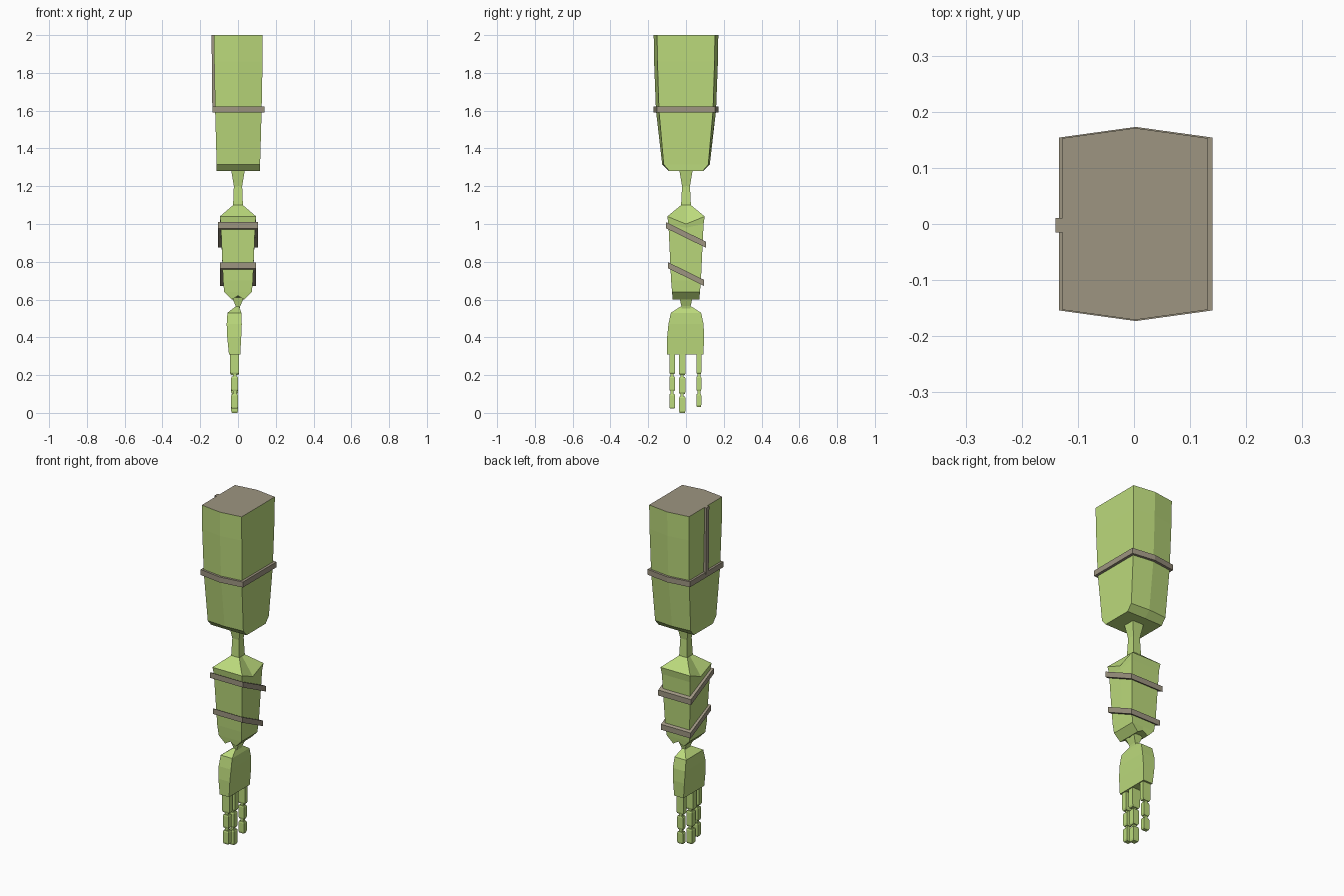
import bpy, bmesh

if "Cube" in bpy.data.objects:
    bpy.data.objects.remove(bpy.data.objects["Cube"])


def material(name, rgb):
    m = bpy.data.materials.new(name)
    m.diffuse_color = (*rgb, 1)
    m.use_nodes = True
    m.node_tree.nodes["Principled BSDF"].inputs["Base Color"].default_value = m.diffuse_color
    return m


LIME = material("lime", (0.50, 0.70, 0.20))
TAUPE = material("taupe", (0.34, 0.30, 0.22))


def ring(z, hx, hy, rx=None, ry=None, cx=0, cy=0, dzx=0, dzy=0, slope=0):
    """Eight-point rectangle; side midpoints can bulge (rx, ry) or shift in z (dzx, dzy)."""
    rx, ry = rx or hx, ry or hy
    pts = [(-hx, -hy, 0), (0, -ry, dzy), (hx, -hy, 0), (rx, 0, dzx),
           (hx, hy, 0), (0, ry, dzy), (-hx, hy, 0), (-rx, 0, dzx)]
    return [(cx + x, cy + y, z + dz + slope * y) for x, y, dz in pts]


def loft(name, rings, mat, closed=False, cap_mat=None):
    """Skin a stack of rings; closed joins last ring to first, otherwise both ends are capped."""
    bm = bmesh.new()
    loops = [[bm.verts.new(p) for p in r] for r in rings]
    n = len(loops[0])
    pairs = list(zip(loops, loops[1:])) + ([(loops[-1], loops[0])] if closed else [])
    for a, b in pairs:
        for i in range(n):
            j = (i + 1) % n
            bm.faces.new((a[i], a[j], b[j], b[i]))
    if not closed:
        bm.faces.new(loops[0][::-1])
        cap = bm.faces.new(loops[-1])
        cap.material_index = 1 if cap_mat else 0
    bmesh.ops.recalc_face_normals(bm, faces=bm.faces)
    me = bpy.data.meshes.new(name)
    bm.to_mesh(me)
    bm.free()
    me.materials.append(mat)
    if cap_mat:
        me.materials.append(cap_mat)
    ob = bpy.data.objects.new(name, me)
    bpy.context.collection.objects.link(ob)
    return ob


def band(name, z, hx, hy, ridge=0, slope=0, height=0.032, depth=0.025, cx=0):
    """Raised strap wrapped around the limb."""
    h = height / 2
    rings = []
    for dz, inset in ((-h, 0), (h, 0), (h, depth), (-h, depth)):
        rings.append(ring(z + dz, hx - inset, hy - inset, ry=hy + ridge - inset,
                          slope=slope, cx=cx))
    loft(name, rings, TAUPE, closed=True)


# Upper arm with ridged front and back, chamfered bottom and plain cut top
loft("upper_arm", [
    ring(1.28, 0.115, 0.088, ry=0.090, cx=0.002),
    ring(1.315, 0.115, 0.118, ry=0.126, cx=0.002),
    ring(1.60, 0.123, 0.143, ry=0.159, cx=0.002),
    ring(1.86, 0.128, 0.151, ry=0.169, cx=0.002),
    ring(2.00, 0.129, 0.153, ry=0.171, cx=0.002),
], LIME, cap_mat=TAUPE)
band("upper_arm_band", 1.606, 0.137, 0.154, ridge=0.019, cx=0.003)
loft("upper_arm_side_strip", [
    ring(1.61, 0.010, 0.013, cx=-0.126, cy=-0.002),
    ring(2.00, 0.010, 0.013, cx=-0.130, cy=-0.002),
], TAUPE)

# Elbow post
loft("elbow", [
    ring(1.09, 0.026, 0.026),
    ring(1.10, 0.026, 0.026),
    ring(1.20, 0.022, 0.021),
    ring(1.29, 0.037, 0.036),
], LIME)

# Forearm with sloped shoulders and notched lower end
loft("forearm", [
    ring(0.60, 0.034, 0.070, dzy=0.02),
    ring(0.64, 0.073, 0.074),
    ring(0.70, 0.079, 0.079),
    ring(1.00, 0.091, 0.093, dzx=-0.02),
    ring(1.04, 0.096, 0.099, dzx=-0.04),
    ring(1.10, 0.026, 0.026),
], LIME)
band("forearm_upper_band", 0.942, 0.106, 0.105, slope=-0.49)
band("forearm_lower_band", 0.735, 0.096, 0.094, slope=-0.49)

# Wrist
loft("wrist", [
    ring(0.545, 0.010, 0.024, cx=-0.003),
    ring(0.565, 0.012, 0.024),
    ring(0.63, 0.040, 0.040),
], LIME)

# Hand
loft("hand", [
    ring(0.31, 0.030, 0.096, cx=-0.018, cy=-0.004),
    ring(0.40, 0.037, 0.098, cx=-0.020, cy=-0.002),
    ring(0.47, 0.040, 0.093, cx=-0.020),
    ring(0.53, 0.037, 0.080, cx=-0.019),
    ring(0.562, 0.010, 0.030, cx=-0.004),
], LIME)

# Three fingers, each three segments linked by thin joints
FINGERS = [
    ("outer", -0.073, 0.015, [(0.205, 0.32), (0.115, 0.193), (0.022, 0.100)]),
    ("middle", -0.020, 0.017, [(0.200, 0.32), (0.100, 0.190), (0.000, 0.086)]),
    ("inner", 0.068, 0.013, [(0.205, 0.32), (0.115, 0.193), (0.032, 0.100)]),
]
for label, y, hw, segments in FINGERS:
    for k, (z0, z1) in enumerate(segments):
        hx = 0.024 if k == 0 else 0.018
        loft(f"{label}_finger_segment_{k + 1}", [
            ring(z0, hx * 0.8, hw * 0.8, cx=-0.018, cy=y),
            ring(z0 + 0.01, hx, hw, cx=-0.018, cy=y),
            ring(z1 - 0.008, hx, hw, cx=-0.018, cy=y),
            ring(z1, hx * 0.85, hw * 0.85, cx=-0.018, cy=y),
        ], LIME)
    loft(f"{label}_finger_joint", [
        ring(segments[2][1] - 0.02, 0.009, 0.008, cx=-0.018, cy=y),
        ring(segments[0][0] + 0.02, 0.009, 0.008, cx=-0.018, cy=y),
    ], LIME)
